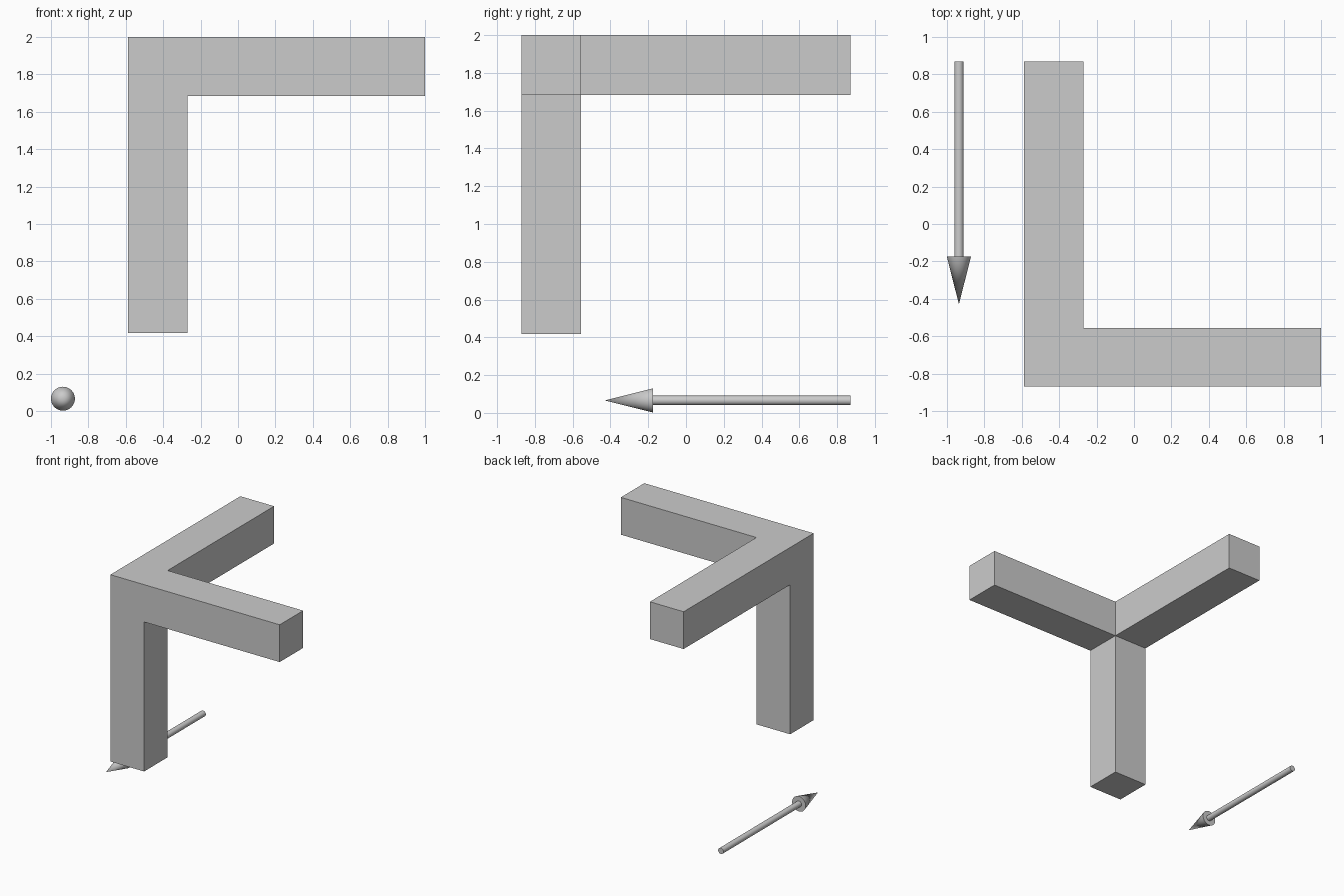
import bpy, bmesh
from math import pi, radians
from mathutils import Matrix, Vector

if "Cube" in bpy.data.objects:
    bpy.data.objects.remove(bpy.data.objects["Cube"])


def make_object(name, bm):
    bmesh.ops.recalc_face_normals(bm, faces=bm.faces)
    mesh = bpy.data.meshes.new(name)
    bm.to_mesh(mesh)
    bm.free()
    obj = bpy.data.objects.new(name, mesh)
    bpy.context.collection.objects.link(obj)
    return obj


# Three-armed beam: a corner block with arms drawn out to the right, back and down
corner_min = Vector((-0.587, -0.87, 1.684))
corner_max = Vector((-0.271, -0.556, 2.0))
arms = [(Vector((1, 0, 0)), 1.271),
        (Vector((0, 1, 0)), 1.426),
        (Vector((0, 0, -1)), 1.267)]
bm = bmesh.new()
centre, size = (corner_min + corner_max) / 2, corner_max - corner_min
bmesh.ops.create_cube(bm, size=1, matrix=Matrix.Translation(centre) @ Matrix.Diagonal(size).to_4x4())
bm.normal_update()
ends = [next(f for f in bm.faces if f.normal.dot(d) > 0.9) for d, _ in arms]
for face, (direction, length) in zip(ends, arms):
    new = bmesh.ops.extrude_discrete_faces(bm, faces=[face])["faces"][0]
    bmesh.ops.translate(bm, verts=new.verts, vec=direction * length)
# Merge coplanar faces into clean L-shaped sides
bm.normal_update()
bmesh.ops.dissolve_limit(bm, angle_limit=radians(1), verts=bm.verts, edges=bm.edges)
make_object("three_arm_beam", bm)

# Direction arrow: lathed shaft and cone, pointing to the front
AX, AZ = -0.936, 0.066
profile = [(0, 0.87), (0.025, 0.87), (0.025, -0.175), (0.064, -0.175), (0, -0.43)]
bm = bmesh.new()
verts = [bm.verts.new((AX + r, y, AZ)) for r, y in profile]
edges = [bm.edges.new(pair) for pair in zip(verts, verts[1:])]
bmesh.ops.spin(bm, geom=verts + edges, cent=(AX, 0, AZ), axis=(0, 1, 0),
               angle=2 * pi, steps=32, use_duplicate=False)
bmesh.ops.remove_doubles(bm, verts=bm.verts, dist=0.0005)
arrow = make_object("direction_arrow", bm)
bpy.context.view_layer.objects.active = arrow
arrow.select_set(True)
bpy.ops.object.shade_smooth_by_angle(angle=radians(30))
